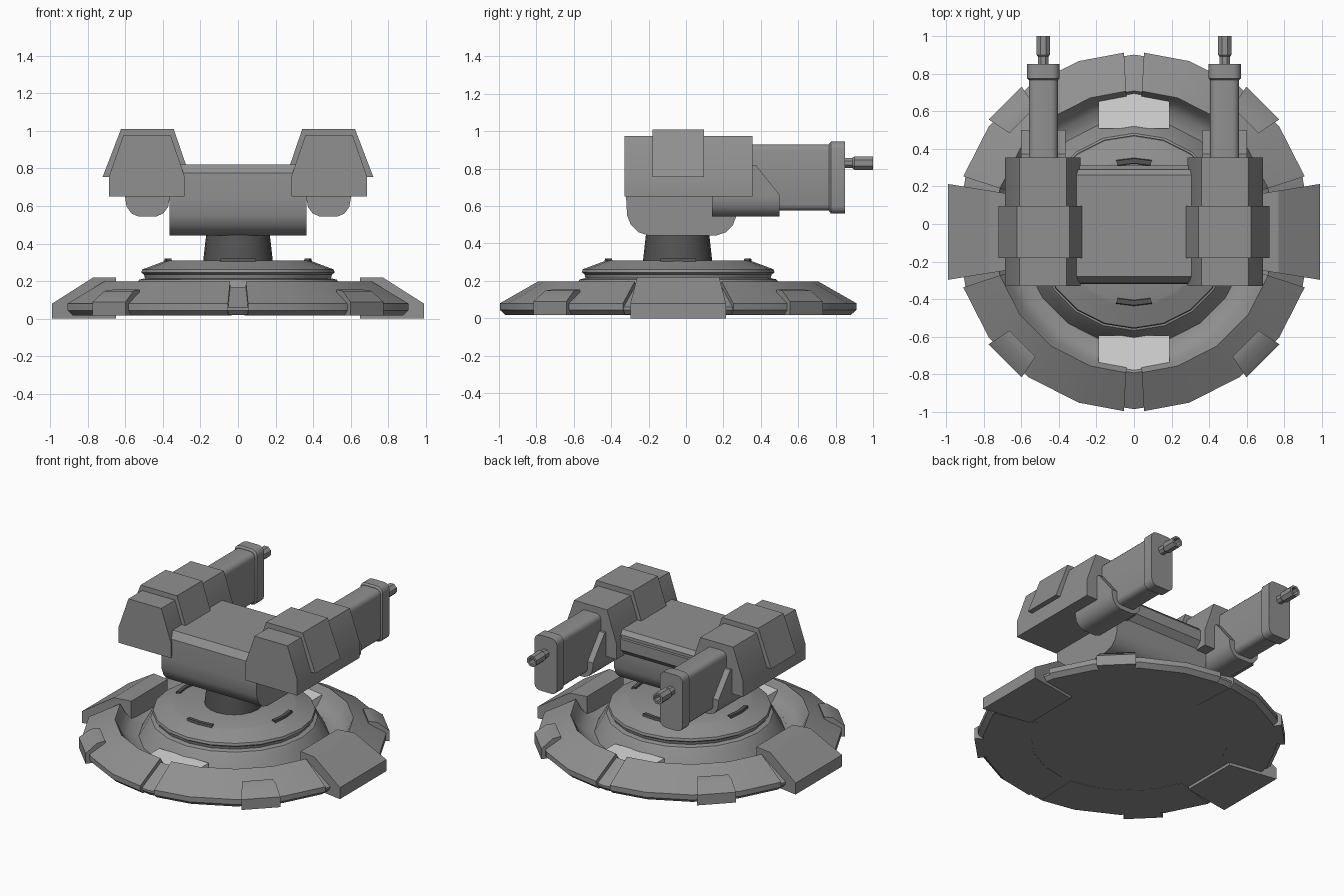
import bpy, bmesh, math
from mathutils import Vector, Matrix

if "Cube" in bpy.data.objects:
    bpy.data.objects.remove(bpy.data.objects["Cube"])

CY = -0.042  # centre of the round base in y


def material(name, v):
    m = bpy.data.materials.new(name)
    m.diffuse_color = (v, v, v, 1)
    m.use_nodes = True
    m.node_tree.nodes["Principled BSDF"].inputs["Base Color"].default_value = m.diffuse_color
    return m


GREY = material("mid grey", 0.28)
DARK = material("dark grey", 0.09)
PALE = material("pale grey", 0.70)


def finish(name, bm, mat, mirror=False, angle=32):
    bmesh.ops.remove_doubles(bm, verts=bm.verts, dist=1e-5)
    bmesh.ops.recalc_face_normals(bm, faces=bm.faces)
    me = bpy.data.meshes.new(name)
    bm.to_mesh(me)
    bm.free()
    me.materials.append(mat)
    me.shade_smooth()
    me.set_sharp_from_angle(angle=math.radians(angle))
    ob = bpy.data.objects.new(name, me)
    bpy.context.collection.objects.link(ob)
    if mirror:
        ob.modifiers.new("mirror", 'MIRROR').use_mirror_merge = False
    return ob


def skin(bm, rings, wrap):
    """Bridge rows of points; wrap closes the row direction, otherwise ends are capped."""
    rows = [[bm.verts.new(p) for p in r] for r in rings]
    n = len(rows[0])
    for i in range(len(rows) if wrap else len(rows) - 1):
        a, b = rows[i], rows[(i + 1) % len(rows)]
        for j in range(n - 1 if wrap else n):
            k = (j + 1) % n
            bm.faces.new((a[j], a[k], b[k], b[j]))
    if not wrap:
        bm.faces.new(rows[0])
        bm.faces.new(rows[-1][::-1])


def lathe(name, prof, mat, degs=None, cy=CY):
    """Spin an r,z profile: whole turn, or a capped arc through the given angles."""
    bm = bmesh.new()
    angs = degs or [i * 18 for i in range(20)]
    rings = [[(r * math.cos(math.radians(a)), cy + r * math.sin(math.radians(a)), z)
              for r, z in prof] for a in angs]
    skin(bm, rings, degs is None)
    bmesh.ops.dissolve_degenerate(bm, edges=bm.edges, dist=1e-5)
    return finish(name, bm, mat)


def along_y(name, sections, mat, mirror=True, cut=None):
    """Loft x,z outlines placed at y positions."""
    bm = bmesh.new()
    skin(bm, [[(x, y, z) for x, z in pts] for y, pts in sections], False)
    if cut:
        bmesh.ops.bisect_plane(bm, geom=bm.verts[:] + bm.edges[:] + bm.faces[:],
                               plane_co=cut[0], plane_no=cut[1], clear_outer=True)
        bmesh.ops.holes_fill(bm, edges=[e for e in bm.edges if e.is_boundary])
    return finish(name, bm, mat, mirror)


def along_x(name, pts, x0, x1, mat):
    bm = bmesh.new()
    skin(bm, [[(x, y, z) for y, z in pts] for x in (x0, x1)], False)
    return finish(name, bm, mat)


def wedge(name, prof, w_in, w_out, mat, turn):
    """Radial block: r,z profile, half width growing from inner to outer end."""
    r0, r1 = min(p[0] for p in prof), max(p[0] for p in prof)
    bm = bmesh.new()
    skin(bm, [[(r, s * (w_in + (w_out - w_in) * (r - r0) / (r1 - r0)), z) for r, z in prof]
              for s in (-1, 1)], False)
    bm.transform(Matrix.Translation((0, CY, 0)) @ Matrix.Rotation(math.radians(turn), 4, 'Z'))
    return finish(name, bm, mat)


def rounded(cx, hw, z0, z1, c, steps=3):
    """Rounded rectangle outline in x,z."""
    pts = []
    for q, (sx, z) in enumerate(((1, z1 - c), (-1, z1 - c), (-1, z0 + c), (1, z0 + c))):
        for i in range(steps + 1):
            a = math.pi / 2 * (q + i / steps)
            pts.append((cx + sx * (hw - c) + c * math.cos(a), z + c * math.sin(a)))
    return pts


def circle(cx, cz, r, n=8):
    return [(cx + r * math.cos(2 * math.pi * (i + .5) / n),
             cz + r * math.sin(2 * math.pi * (i + .5) / n)) for i in range(n)]


# Round base with stepped dome and trough
lathe("base_dome", [(0, .02), (.62, .02), (.92, .02), (.943, .045), (.943, .06), (.75, .168),
                    (.72, .13), (.67, .09), (.60, .08), (.54, .19), (.525, .208), (.495, .215),
                    (.50, .235), (.515, .245), (.51, .262), (.40, .303), (.38, .31), (0, .31)], GREY)

# Four armoured rim segments with gaps between
rim = [(.925, .018), (.955, .045), (.955, .08), (.75, .197), (.735, .175), (.715, .135),
       (.67, .095), (.62, .083), (.62, .018)]
for i, (lo, hi) in enumerate(((18, 86.8), (93.2, 162), (198, 266.8), (273.2, 342))):
    mid = [a for a in range(0, 360, 18) if lo < a < hi and a not in (90, 270)]
    lathe(f"rim_segment_{i + 1}", rim, GREY, [lo] + mid + [hi])

# Clamps on the rim, side feet, pale trough plates and dome vents
for i in range(4):
    wedge(f"rim_clamp_{i + 1}", [(.84, .155), (.895, .148), (.97, .09), (.97, .018), (.84, .018)],
          .098, .124, GREY, 45 + 90 * i)
    lathe(f"dome_vent_{i + 1}", [(.36, .30), (.395, .30), (.39, .32), (.365, .32)], DARK,
          [90 * i - 14, 90 * i, 90 * i + 14])
for side, turn in (("right", 0), ("left", 180)):
    wedge(f"{side}_foot", [(.65, .22), (.77, .22), (.99, .08), (.99, 0), (.65, 0)],
          .20, .255, GREY, turn)
for side, turn in (("back", 90), ("front", 270)):
    wedge(f"{side}_trough_plate", [(.55, .15), (.735, .15), (.735, .09), (.55, .09)],
          .19, .19, PALE, turn)

# Neck
lathe("neck", [(0, .29), (.187, .29), (.168, .46), (0, .46)], DARK, cy=-.045)

# Central body with rounded belly and raised top plate
along_x("central_body", [(-.315, .775), (-.32, .64), (-.315, .55), (-.295, .50), (-.255, .46),
                         (-.20, .442), (.16, .442), (.215, .46), (.25, .495), (.27, .55),
                         (.27, .66), (.31, .70), (.31, .775)], -.365, .365, GREY)
along_x("body_top_plate", [(-.315, .76), (-.315, .775), (-.28, .82), (.262, .82), (.29, .795),
                           (.29, .76)], -.31, .31, GREY)

# Gun housings, with a thicker band around each
shell = [(.285, .65), (.285, .76), (.358, .975), (.61, .975), (.685, .76), (.685, .65)]
along_y("gun_housing", [(-.33, shell), (.355, shell)], GREY)
band = [(.255, .755), (.342, 1.01), (.622, 1.01), (.72, .755)]
along_y("housing_band", [(-.18, band), (.095, band)], GREY)

# Sloped sleeve under each barrel
half = [(.118, .82), (.118, .64), (.110, .595), (.085, .56), (.05, .545)]
sleeve = [(.482 + x, z) for x, z in half] + [(.482 - x, z) for x, z in half[::-1]]
along_y("barrel_sleeve", [(.14, sleeve), (.50, sleeve)], GREY,
        cut=(Vector((0, .38, .81)), Vector((0, .15, .12)).normalized()))

# Barrels, end caps and muzzles
body = rounded(.482, .077, .575, .93, .035)
along_y("barrel", [(.30, body), (.78, body)], GREY)
cap = rounded(.482, .086, .56, .945, .04)
along_y("barrel_cap", [(.765, rounded(.482, .077, .572, .933, .036)), (.775, cap), (.85, cap)], GREY)
C = (.483, .83)
along_y("muzzle", [(.84, circle(*C, .03)), (.89, circle(*C, .03)), (.90, circle(*C, .039)),
                   (1.0, circle(*C, .039)), (1.0, circle(*C, .025)), (.95, circle(*C, .025))], GREY)
